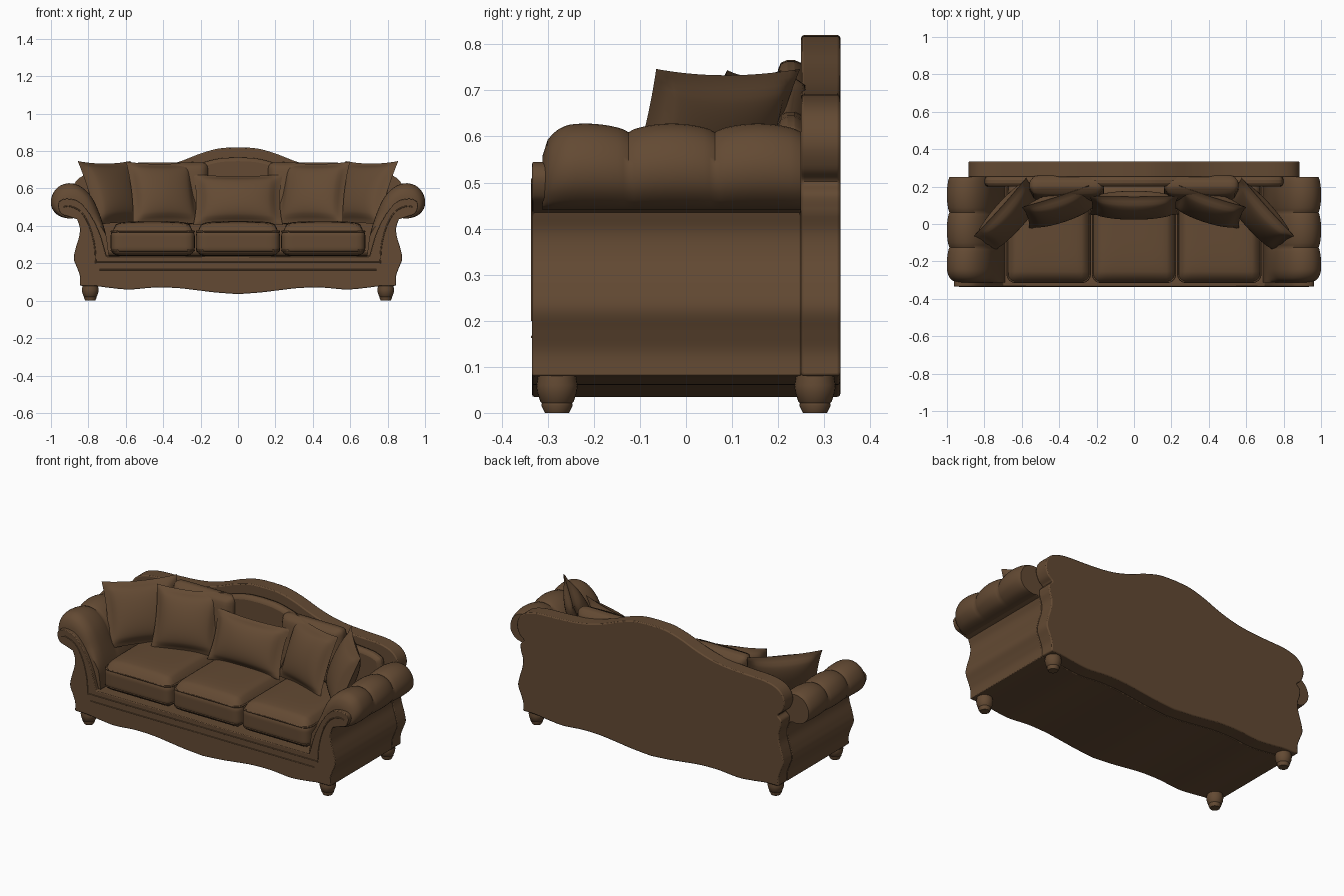
import bpy, bmesh, math
from mathutils import Matrix, Vector

if "Cube" in bpy.data.objects:
    bpy.data.objects.remove(bpy.data.objects["Cube"])

brown = bpy.data.materials.new("brown_leather")
brown.diffuse_color = (0.125, 0.068, 0.033, 1)
brown.use_nodes = True
brown.node_tree.nodes["Principled BSDF"].inputs["Base Color"].default_value = brown.diffuse_color


def finish(bm, name, angle=35, bevel=0):
    bmesh.ops.recalc_face_normals(bm, faces=bm.faces)
    me = bpy.data.meshes.new(name)
    bm.to_mesh(me)
    bm.free()
    me.materials.append(brown)
    ob = bpy.data.objects.new(name, me)
    bpy.context.collection.objects.link(ob)
    if bevel:
        m = ob.modifiers.new("bevel", "BEVEL")
        m.width, m.segments, m.limit_method, m.angle_limit = bevel, 2, "ANGLE", math.radians(60)
    bpy.context.view_layer.objects.active = ob
    ob.select_set(True)
    bpy.ops.object.shade_smooth_by_angle(angle=math.radians(angle))
    ob.select_set(False)
    return ob


def spline(pts, n=5):
    """Catmull-Rom curve through points"""
    P = [Vector(p) for p in pts]
    P = [P[0] * 2 - P[1]] + P + [P[-1] * 2 - P[-2]]
    out = []
    for a, b, c, d in zip(P, P[1:], P[2:], P[3:]):
        for i in range(n):
            t = i / n
            out.append(0.5 * (2 * b + (c - a) * t + (2 * a - 5 * b + 4 * c - d) * t * t
                              + (3 * b - a - 3 * c + d) * t ** 3))
    return out + [P[-2]]


def loft(name, rings, angle=35, bevel=0, loop=False):
    bm = bmesh.new()
    R = [[bm.verts.new(p) for p in r] for r in rings]
    pairs = list(zip(R, R[1:])) + ([(R[-1], R[0])] if loop else [])
    for a, b in pairs:
        for i in range(len(a)):
            j = (i + 1) % len(a)
            bm.faces.new((a[i], a[j], b[j], b[i]))
    if not loop:
        bm.faces.new(R[0])
        bm.faces.new(R[-1])
    return finish(bm, name, angle, bevel)


def slab(name, half, y0, y1, bevel=0):
    """Mirror a half outline (x, z) and extrude it along y"""
    full = list(half) + [Vector((-p[0], p[1])) for p in reversed(half) if p[0] > 1e-4]
    return loft(name, [[(p[0], y, p[1]) for p in full] for y in (y0, y1)], 35, bevel)


def tube(name, path, r=0.005, loop=False):
    path = [Vector(p) for p in path]
    n, rings = len(path), []
    for i, p in enumerate(path):
        a = path[(i - 1) % n] if loop or i else p
        b = path[(i + 1) % n] if loop or i < n - 1 else p
        t = (b - a).normalized()
        u = t.cross(Vector((0, 1, 0) if abs(t.y) < 0.1 else (0, 0, 1))).normalized()
        w = t.cross(u)
        rings.append([p + r * (u * math.cos(k * math.pi / 3) + w * math.sin(k * math.pi / 3)) for k in range(6)])
    return loft(name, rings, 70, 0, loop)


def cushion(name, centre, half, r, crown, axis, M=Matrix()):
    """Rounded box, bulging along one axis"""
    bm = bmesh.new()
    bmesh.ops.create_cube(bm, size=2)
    bmesh.ops.subdivide_edges(bm, edges=bm.edges, cuts=17, use_grid_fill=True)
    h = Vector(half)
    for v in bm.verts:
        q = v.co.copy()
        p = Vector([q[i] * h[i] for i in range(3)])
        inner = Vector([max(-h[i] + r, min(h[i] - r, p[i])) for i in range(3)])
        d = p - inner
        if d.length > 1e-6:
            p = inner + d.normalized() * r
        a, b = [q[i] for i in range(3) if i != axis]
        p[axis] += crown * q[axis] * math.sqrt(max(0, (1 - a ** 4) * (1 - b ** 4))) * (q[axis] > 0 or axis == 1)
        v.co = M @ p + Vector(centre)
    return finish(bm, name, 60)


def pillow(name, centre, w, h, t, yaw, tilt):
    """Throw pillow with a thin flange and drawn-out corners"""
    bm = bmesh.new()
    N = 28
    M = (Matrix.Translation(centre) @ Matrix.Rotation(math.radians(yaw), 4, "Z")
         @ Matrix.Rotation(math.radians(-tilt), 4, "X"))
    for side in (-1, 1):
        g = bmesh.ops.create_grid(bm, x_segments=N, y_segments=N, size=1)["verts"]
        for v in g:
            u, k = v.co.x, v.co.y
            a, b = min(1, abs(u) / 0.87), min(1, abs(k) / 0.87)
            th = t * ((1 - a * a) * (1 - b * b)) ** 0.42
            if max(abs(u), abs(k)) < 0.999:
                th += 0.007
            x = u * w / 2 * (1 - 0.07 * (1 - k * k))
            z = k * h / 2 * (1 - 0.08 * (1 - u * u))
            v.co = M @ Vector((x, side * th, z))
    bmesh.ops.remove_doubles(bm, verts=bm.verts, dist=1e-4)
    return finish(bm, name, 50)


# frame: scalloped apron, shaped sides, arm scrolls
apron = spline([(0, .035), (.12, .044), (.22, .056), (.33, .068), (.45, .07), (.58, .06), (.68, .068),
                (.76, .078), (.845, .08)])
side = spline([(.845, .08), (.845, .13), (.86, .175), (.878, .225), (.868, .28), (.85, .34), (.846, .39),
               (.86, .435)])[1:]
scroll = spline([(.86, .435), (.9, .448), (.945, .465), (.963, .505), (.95, .535), (.91, .545), (.85, .528),
                 (.79, .46), (.74, .36), (.71, .26), (.702, .235)])[1:]
slab("frame", apron + side + scroll + [Vector((0, .235))], -.334, .25, .006)

# back: camel top with rounded shoulders
camel = [(.86, .435), (.862, .475), (.84, .502), (.868, .53), (.885, .58), (.872, .63), (.83, .667), (.75, .688),
         (.62, .694), (.5, .702), (.4, .718), (.3, .748), (.2, .787), (.1, .814), (0, .82)]
slab("back", apron + side + spline(camel)[1:], .25, .335, .006)
inner = [(.8, .24), (.8, .56), (.76, .63), (.62, .65), (.45, .66), (.3, .7), (.2, .735), (.1, .76), (0, .766)]
slab("inner_back", [Vector((0, .24))] + spline(inner), .2, .255, .02)

# arms: padded rolls with three bumps
arm = spline([(.69, .24), (.705, .35), (.735, .45), (.78, .55), (.84, .61), (.905, .628), (.965, .605),
              (.998, .55), (.995, .495), (.96, .455), (.91, .44), (.87, .44), (.835, .40), (.83, .24)], 4)
for s in (-1, 1):
    rings = []
    for i in range(49):
        t = i / 48
        f = 0.9 + 0.1 * abs(math.sin(3 * math.pi * t)) ** 0.65
        e = max(0, 1 - t / 0.12)
        f -= 0.28 * (1 - math.sqrt(1 - e * e))
        ring = []
        for p in arm:
            w = max(0, min(1, (p.y - .35) / .12))
            k = 1 + (f - 1) * w
            ring.append((s * (.86 + (p.x - .86) * k), -.312 + .562 * t, .44 + (p.y - .44) * k))
        rings.append(ring)
    loft("arm_roll", rings, 50)
    # piping on the arm front
    line = spline([(.76, .2), (.768, .3), (.795, .4), (.84, .475), (.9, .505), (.935, .5)], 6)
    tube("arm_piping", [(s * p.x, -.333, p.y) for p in line], .004)

# front rail piping
for z, x in ((.165, .74), (.205, .76)):
    tube("rail_piping", [(-x, -.333, z), (0, -.333, z), (x, -.333, z)], .004)

# seat cushions with welts
for i in (-1, 0, 1):
    cx, cy, hx, hy = i * .456, -.04, .225, .275
    cushion("seat_cushion", (cx, cy, .315), (hx, hy, .075), .045, .035, 2)
    for z in (.268, .37):
        ring = []
        for k in range(32):
            a = (k + .5) * math.tau / 32
            c, n = math.cos(a), math.sin(a)
            ring.append((cx + math.copysign(hx - .05, c) + .046 * c,
                         cy + math.copysign(hy - .05, n) + .046 * n, z))
        tube("seat_welt", ring, .005, True)

# back cushions and throw pillows
pillow("centre_pillow", (0, .1, .54), .48, .29, .06, 0, 20)
for s in (-1, 1):
    cushion("back_cushion", (s * .36, .19, .575), (.2, .04, .165), .035, .02, 1,
            Matrix.Rotation(math.radians(-8), 3, "X"))
    pillow("middle_pillow", (s * .4, .09, .575), .38, .36, .06, -s * 18, 20)
    pillow("corner_pillow", (s * .665, .045, .575), .42, .37, .06, -s * 48, 22)

# turned feet
foot = [(.026, 0), (.034, .016), (.033, .021), (.036, .024), (.043, .045), (.045, .06), (.042, .075), (.042, .1)]
for sx in (-1, 1):
    for sy in (-1, 1):
        loft("foot", [[(sx * .79 + r * math.cos(a * math.tau / 24), sy * .28 + r * math.sin(a * math.tau / 24), z)
                       for a in range(24)] for r, z in foot], 40)
